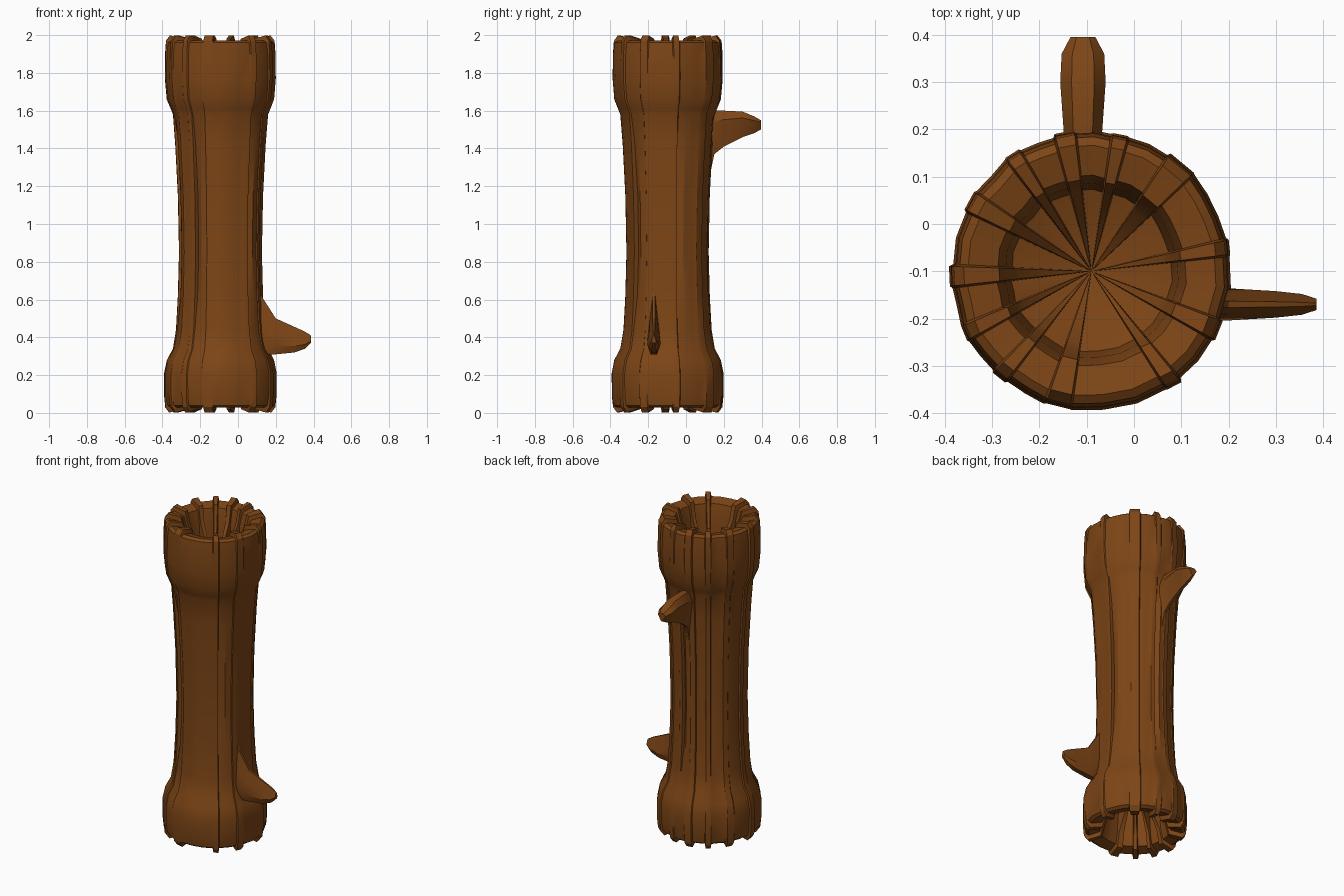
import bpy, bmesh, math, random

if "Cube" in bpy.data.objects:
    bpy.data.objects.remove(bpy.data.objects["Cube"])

random.seed(4)
CX, CY = -0.09, -0.10

wood = bpy.data.materials.new("brown wood")
wood.diffuse_color = (0.205, 0.06, 0.008, 1)
wood.use_nodes = True
wood.node_tree.nodes["Principled BSDF"].inputs["Base Color"].default_value = wood.diffuse_color


def finish(bm, name, angle):
    bmesh.ops.recalc_face_normals(bm, faces=bm.faces)
    me = bpy.data.meshes.new(name)
    bm.to_mesh(me)
    bm.free()
    me.materials.append(wood)
    ob = bpy.data.objects.new(name, me)
    bpy.context.collection.objects.link(ob)
    bpy.ops.object.select_all(action='DESELECT')
    ob.select_set(True)
    bpy.context.view_layer.objects.active = ob
    bpy.ops.object.shade_smooth_by_angle(angle=math.radians(angle))
    return ob


def loft(bm, rings):
    for a, b in zip(rings, rings[1:]):
        n = len(a)
        for i in range(n):
            j = (i + 1) % n
            bm.faces.new((a[i], a[j], b[j], b[i]))


# Columns around the trunk: (angle, on a raised bark tooth?, on a bark crack?)
teeth = [(10, 3), (50, 6), (78, 3), (101, 4), (124, 3), (150, 4),
         (182, 4), (206, 3), (229, 3), (256, 5), (306, 3), (335, 4)]
columns = []
for k, (a, hw) in enumerate(teeth):
    nxt = teeth[(k + 1) % len(teeth)]
    end = nxt[0] + (360 if nxt[0] < a else 0) - nxt[1]
    columns += [(a - hw - 1, 0, 0), (a - hw, 1, 0), (a + hw, 1, 0),
                (a + hw + 1, 0, k % 2 == 0)]
    gap = end - (a + hw)
    steps = 3 if gap > 30 else 2
    columns += [(a + hw + gap * s / steps, 0, 0) for s in range(1, steps)]

# Trunk rows: radius, height, tooth lift, tooth bulge, crack depth
rim = [(0.286, 0.04, 0.01, 0.007, 0), (0.268, 0.028, 0.026, 0.004, 0),
       (0.205, 0.045, 0.025, -0.008, 0), (0.188, 0.11, 0.0, -0.012, 0),
       (0.175, 0.26, 0.12, -0.015, 0), (0.09, 0.29, 0.05, 0, 0)]
low = [(r, z, -t, b, c) for r, z, t, b, c in reversed(rim)]
high = [(r - 0.004, 2 - z, t, b, c) for r, z, t, b, c in rim]
body = [(0.295, 0.09, 0, 0.004, 0), (0.296, 0.21, 0, 0.003, 0),
        (0.282, 0.28, 0, 0.002, 0), (0.25, 0.34, 0, 0.002, 0),
        (0.233, 0.44, 0, 0.003, 0), (0.223, 0.62, 0, 0.003, 0.015),
        (0.217, 0.85, 0, 0.003, 0.018), (0.223, 1.15, 0, 0.003, 0.018),
        (0.237, 1.42, 0, 0.003, 0.012), (0.25, 1.58, 0, 0.002, 0),
        (0.262, 1.61, 0, 0.002, 0), (0.282, 1.66, 0, 0.003, 0),
        (0.291, 1.77, 0, 0.004, 0), (0.289, 1.90, 0, 0.005, 0)]

# Hollow-ended trunk with ragged rims and splintered cores
bm = bmesh.new()
wobble = [random.uniform(-0.004, 0.003) for c in columns]
rings = []
for r, z, lift, bulge, crack in low + body + high:
    ring = []
    for (deg, tooth, split), w in zip(columns, wobble):
        rr = r + w + bulge * tooth - crack * split
        t = math.radians(deg)
        ring.append(bm.verts.new((CX + rr * math.cos(t), CY + rr * math.sin(t),
                                  z + lift * tooth)))
    rings.append(ring)
loft(bm, rings)
for ring, z in ((rings[0], 0.30), (rings[-1], 1.70)):
    hub = bm.verts.new((CX, CY, z))
    for i, v in enumerate(ring):
        bm.faces.new((v, ring[(i + 1) % len(ring)], hub))
for v in bm.verts:
    v.co.z = min(2.0, max(0.0, v.co.z))
finish(bm, "hollow_trunk", 28)


# Branch stub: sections of (distance out, flat edge z, pointed edge z, half width)
def branch(name, sections, place):
    bm = bmesh.new()
    shape = [(0, -0.5), (0.25, -1), (0.6, -0.65), (1, -0.2),
             (1, 0.2), (0.6, 0.65), (0.25, 1), (0, 0.5)]
    rings = [[bm.verts.new(place(d, s * hw, z0 + (z1 - z0) * h)) for h, s in shape]
             for d, z0, z1, hw in sections]
    loft(bm, rings)
    bm.faces.new(rings[0])
    bm.faces.new(rings[-1])
    finish(bm, name, 30)


branch("lower_right_branch",
       [(0.08, 0.33, 0.70, 0.02), (0.13, 0.31, 0.61, 0.034), (0.2, 0.31, 0.50, 0.034),
        (0.3, 0.32, 0.455, 0.028), (0.355, 0.34, 0.43, 0.022), (0.386, 0.37, 0.41, 0.012)],
       lambda d, s, z: (d, -0.17 + s, z))
branch("upper_back_branch",
       [(0.08, 1.57, 1.10, 0.03), (0.125, 1.60, 1.25, 0.035), (0.15, 1.60, 1.37, 0.038),
        (0.2, 1.60, 1.41, 0.041), (0.3, 1.595, 1.46, 0.048), (0.36, 1.57, 1.48, 0.045),
        (0.396, 1.55, 1.50, 0.026)],
       lambda d, s, z: (-0.108 + s, d, z))
